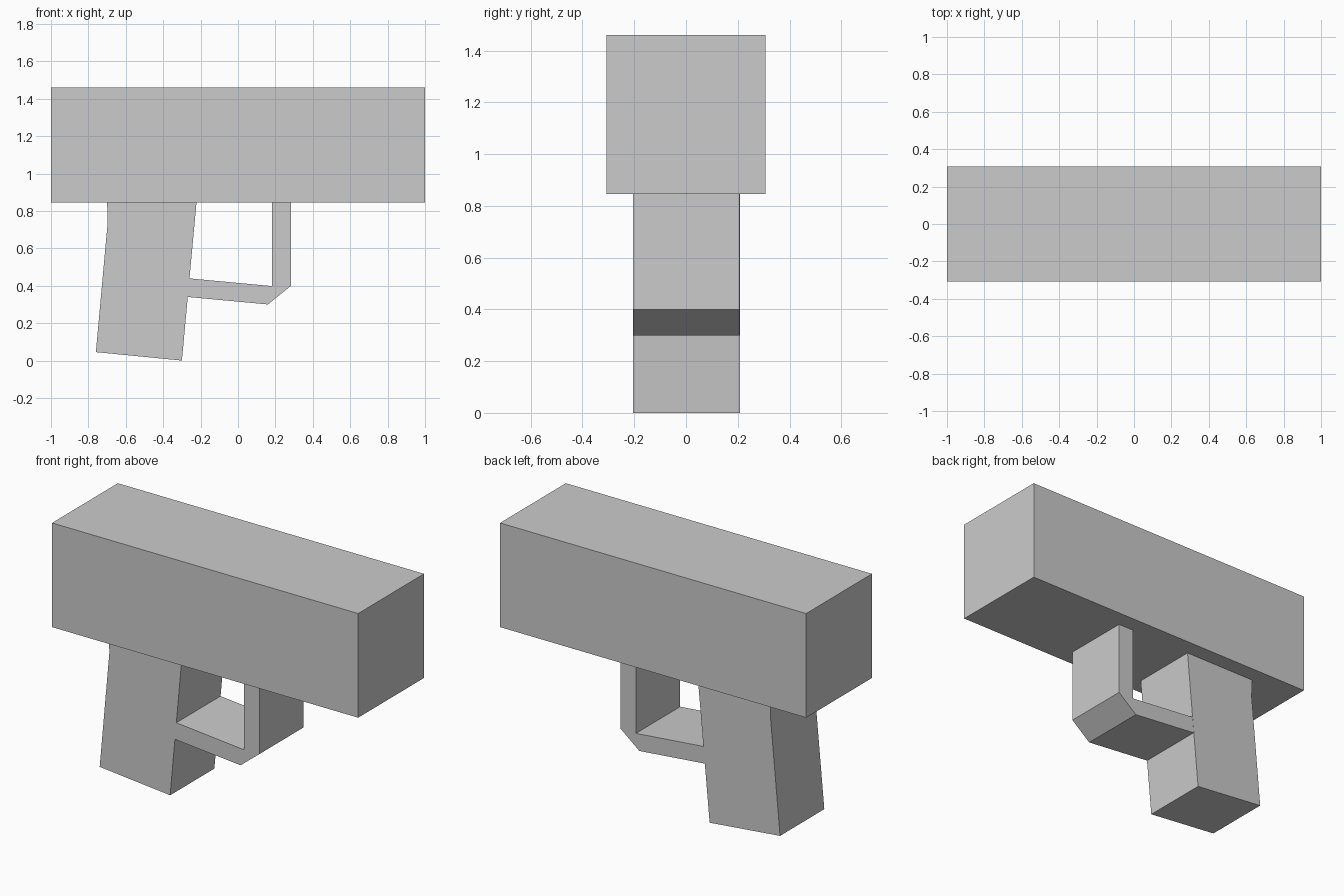
import bpy
import bmesh

cube = bpy.data.objects.get("Cube")
if cube:
    bpy.data.objects.remove(cube, do_unlink=True)

# Single plain grey
grey = bpy.data.materials.new("plain_grey")
grey.use_nodes = True
grey.diffuse_color = (0.6, 0.6, 0.6, 1)
grey.node_tree.nodes["Principled BSDF"].inputs["Base Color"].default_value = (0.6, 0.6, 0.6, 1)


def extrude_profile(name, outline, y_front, y_back):
    """Side outline in x and z, extruded from y_front to y_back."""
    bm = bmesh.new()
    face = bm.faces.new([bm.verts.new((x, y_front, z)) for x, z in outline])
    result = bmesh.ops.extrude_face_region(bm, geom=[face])
    verts = [v for v in result["geom"] if isinstance(v, bmesh.types.BMVert)]
    bmesh.ops.translate(bm, vec=(0, y_back - y_front, 0), verts=verts)
    bmesh.ops.recalc_face_normals(bm, faces=bm.faces)
    mesh = bpy.data.meshes.new(name)
    bm.to_mesh(mesh)
    bm.free()
    mesh.materials.append(grey)
    obj = bpy.data.objects.new(name, mesh)
    bpy.context.collection.objects.link(obj)
    return obj


# Long square block on top
extrude_profile("body", [(-1, 0.85), (1, 0.85), (1, 1.465), (-1, 1.465)], -0.307, 0.307)

# Slanted handle, its top tucked into the body
extrude_profile("grip", [(-0.76, 0.05), (-0.3, 0.005), (-0.221, 0.86),
                         (-0.7, 0.86), (-0.697, 0.74)], -0.205, 0.208)

# Bent strap in front of the handle, with a bevelled corner
extrude_profile("trigger_guard", [(-0.28, 0.346), (0.16, 0.305), (0.284, 0.405),
                                  (0.284, 0.86), (0.182, 0.86), (0.182, 0.403),
                                  (-0.28, 0.446)], -0.205, 0.207)

# Rest the lowest corner on the ground
for obj in bpy.context.collection.objects:
    if obj.name in ("body", "grip", "trigger_guard"):
        obj.location.z = -0.005
